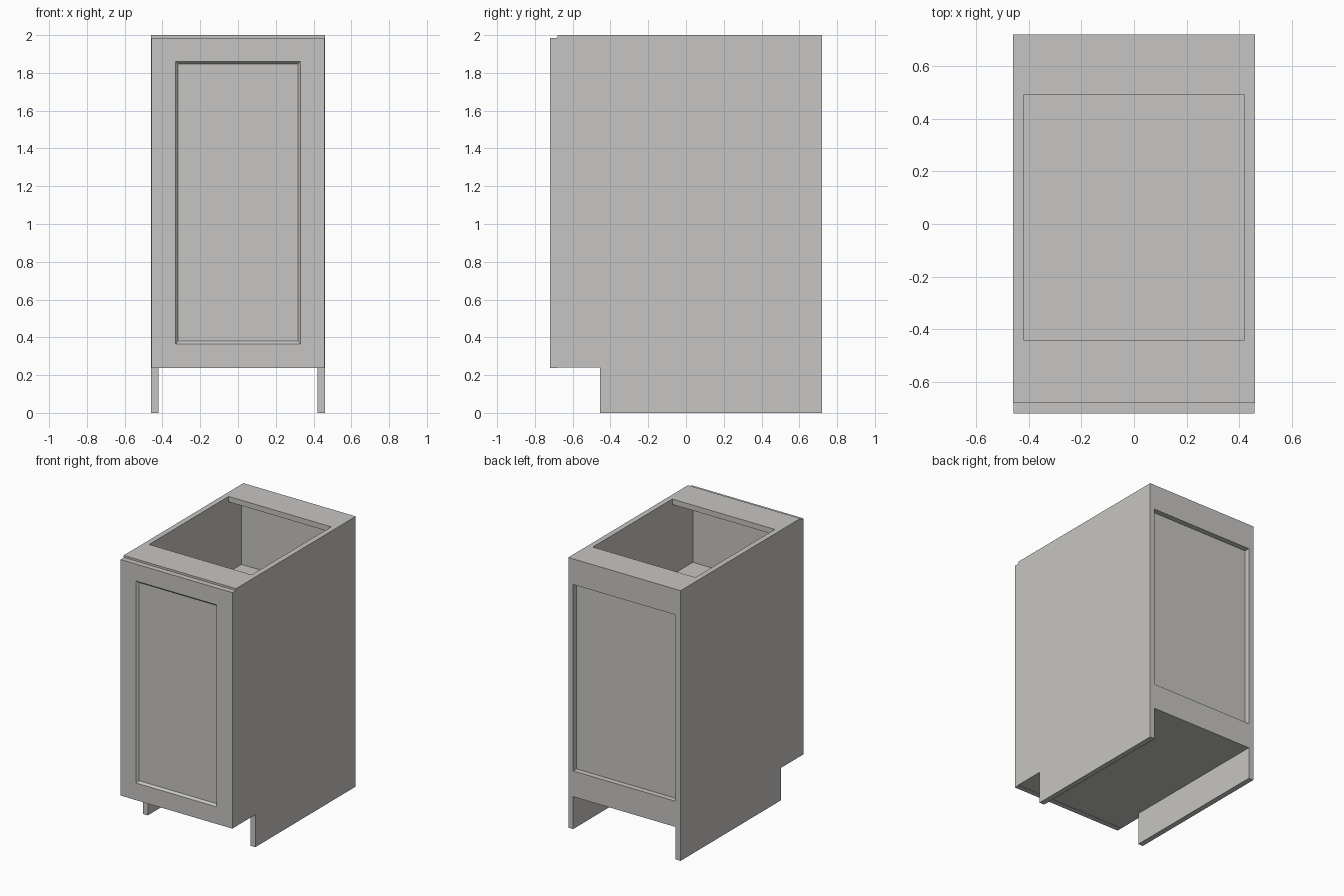
import bpy, bmesh

if "Cube" in bpy.data.objects:
    bpy.data.objects.remove(bpy.data.objects["Cube"])

mat = bpy.data.materials.new("warm light grey")
mat.diffuse_color = (0.57, 0.56, 0.54, 1)
mat.use_nodes = True
mat.node_tree.nodes["Principled BSDF"].inputs["Base Color"].default_value = mat.diffuse_color

W, T = 0.46, 0.04            # half width, board thickness
IN = W - T                   # inner half width
FRONT, BACK = -0.68, 0.72    # carcass depth
BASE = 0.24                  # underside of cabinet box


def finish(name, bm):
    bmesh.ops.recalc_face_normals(bm, faces=bm.faces)
    mesh = bpy.data.meshes.new(name)
    bm.to_mesh(mesh)
    bm.free()
    mesh.materials.append(mat)
    obj = bpy.data.objects.new(name, mesh)
    bpy.context.collection.objects.link(obj)
    return obj


def new_box(x, y, z):
    bm = bmesh.new()
    bmesh.ops.create_cube(bm, size=1)
    for v in bm.verts:
        v.co = [r[0] if c < 0 else r[1] for c, r in zip(v.co, (x, y, z))]
    return bm


def board(name, y, z):
    """Board running between the two side panels."""
    return finish(name, new_box((-IN, IN), y, z))


def side_panel(name, x0, x1):
    """Side panel with a toe notch at the lower front."""
    profile = [(-0.455, 0), (BACK, 0), (BACK, 2), (FRONT, 2),
               (FRONT, BASE), (-0.455, BASE)]
    bm = bmesh.new()
    face = bm.faces.new([bm.verts.new((x0, y, z)) for y, z in profile])
    ext = bmesh.ops.extrude_face_region(bm, geom=[face])["geom"]
    verts = [g for g in ext if isinstance(g, bmesh.types.BMVert)]
    bmesh.ops.translate(bm, verts=verts, vec=(x1 - x0, 0, 0))
    return finish(name, bm)


# Carcass
side_panel("left_side", -W, -IN)
side_panel("right_side", IN, W)
board("bottom_panel", (FRONT, BACK), (BASE, BASE + T))
board("front_top_stretcher", (FRONT, -0.44), (2 - T, 2))
board("rear_top_stretcher", (0.49, BACK), (2 - T, 2))
board("shelf", (FRONT, BACK - 2 * T), (1.40, 1.44))
board("back_panel", (BACK - 2 * T, BACK - T), (BASE + T, 2 - T))
board("upper_back_rail", (BACK - T, BACK), (1.81, 2 - T))
board("lower_back_rail", (BACK - T, BACK), (BASE + T, 0.43))

# Door with a bevelled recessed centre panel
bm = new_box((-0.458, 0.458), (-0.72, FRONT), (BASE - 0.002, 1.985))
bm.normal_update()
panel = min(bm.faces, key=lambda f: f.calc_center_median().y)


def inset_to(half_x, z0, z1, y):
    bmesh.ops.inset_individual(bm, faces=[panel], thickness=0.01)
    mid = (z0 + z1) / 2
    for v in panel.verts:
        v.co = (half_x if v.co.x > 0 else -half_x, y, z1 if v.co.z > mid else z0)


inset_to(0.33, 0.365, 1.86, -0.72)
inset_to(0.317, 0.38, 1.847, -0.705)
finish("door", bm)
